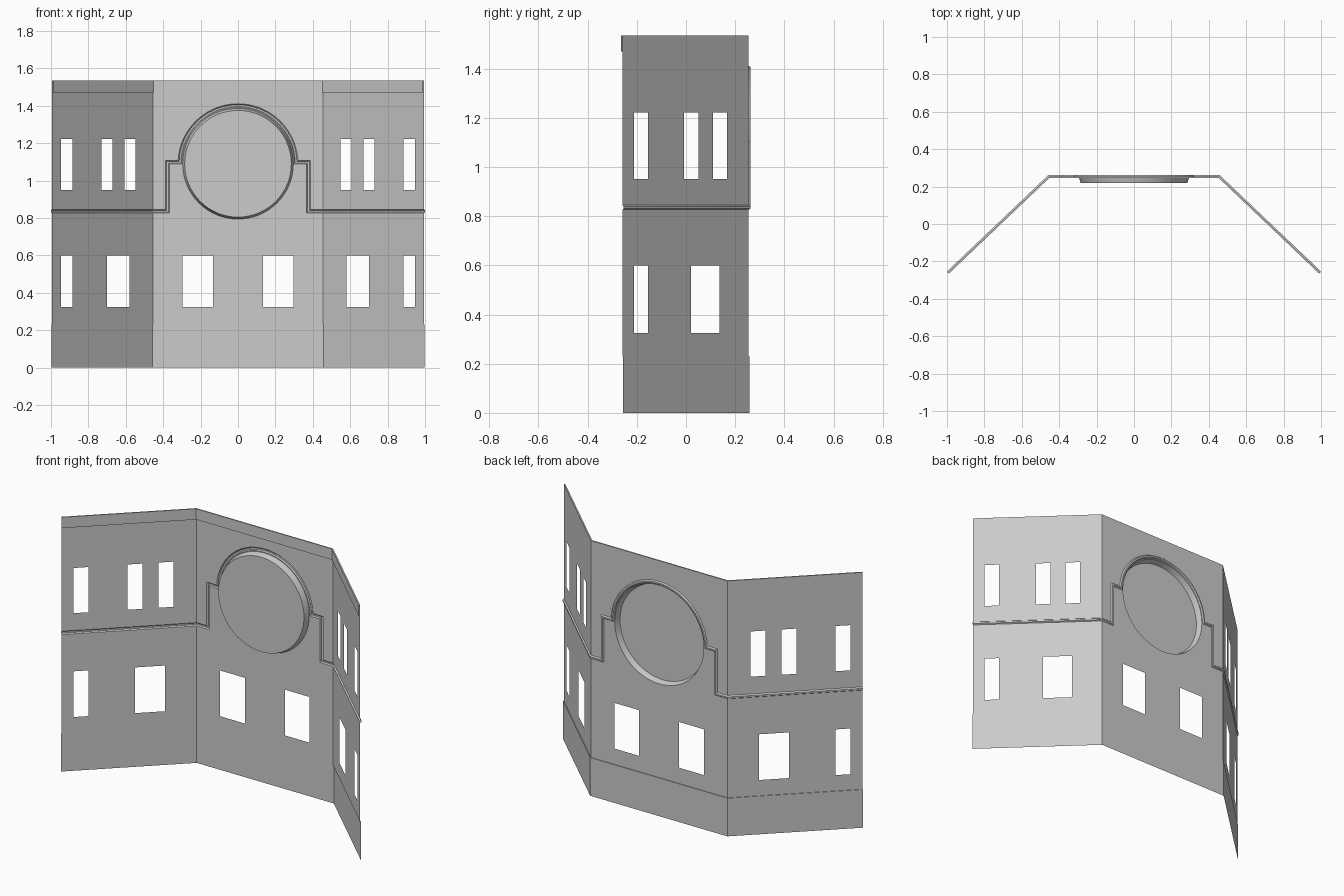
import bpy, bmesh, math
from mathutils import Vector
from mathutils.geometry import tessellate_polygon

if "Cube" in bpy.data.objects:
    bpy.data.objects.remove(bpy.data.objects["Cube"])

CORNER, TOP, BASE = 0.455, 1.535, 0.23
R_HOLE, CZ = 0.296, 1.09
# plan of the wall: middle, corner, end, each with its outward offset direction
P_MID, P_COR, P_END = Vector((0, 0.255)), Vector((CORNER, 0.255)), Vector((0.995, -0.259))
d = (P_END - P_COR).normalized()
N_SIDE = Vector((-d.y, d.x))
N_COR = Vector((math.tan(math.acos(N_SIDE.y) / 2), 1))


def place(u, z, n=0.0):
    """Wall coordinates (u across, z up, n outward) to 3D."""
    a, s = abs(u), (1 if u >= 0 else -1)
    if a <= CORNER:
        p = P_MID.lerp(P_COR, a / CORNER) + n * Vector((0, 1)).lerp(N_COR, a / CORNER)
        p.x = a + n * N_COR.x * (a >= CORNER)
    else:
        t = (a - CORNER) / (1 - CORNER)
        p = (P_COR + n * N_COR).lerp(P_END + n * N_SIDE, t)
    return Vector((s * p.x, p.y, z))


def finish(name, bm):
    me = bpy.data.meshes.new(name)
    bm.to_mesh(me)
    bm.free()
    ob = bpy.data.objects.new(name, me)
    bpy.context.collection.objects.link(ob)
    return ob


def panel(name, outline, holes=()):
    """Flat sheet with openings, facing outward."""
    loops = [[Vector((u, z, 0)) for u, z in lp] for lp in (outline, *holes)]
    bm = bmesh.new()
    vs = [bm.verts.new(place(p.x, p.y)) for lp in loops for p in lp]
    for tri in tessellate_polygon(loops):
        f = bm.faces.new([vs[i] for i in tri])
        f.normal_update()
        if f.normal.y < 0:
            f.normal_flip()
    return finish(name, bm)


def offset(path, h):
    """Mitred parallel of an open path, positive to its left."""
    pts = [Vector(p) for p in path]
    out = []
    for i, p in enumerate(pts):
        a = (p - pts[i - 1]).normalized() if i else (pts[1] - p).normalized()
        b = (pts[i + 1] - p).normalized() if i < len(pts) - 1 else a
        na, nb = Vector((-a.y, a.x)), Vector((-b.y, b.x))
        out.append(p + (na + nb) * h / (1 + na.dot(nb)))
    return [tuple(p) for p in out]


def sweep(name, path, profile):
    """Sheet following a path on the wall; profile = (in-plane offset, outward)."""
    bm = bmesh.new()
    rows = [[bm.verts.new(place(u, z, n)) for u, z in offset(path, h)] for h, n in profile]
    for r0, r1 in zip(rows, rows[1:]):
        for i in range(len(path) - 1):
            bm.faces.new((r0[i + 1], r0[i], r1[i], r1[i + 1]))
    return finish(name, bm)


def rect(u0, u1, z0, z1):
    return [(u0, z0), (u1, z0), (u1, z1), (u0, z1)]


# moulding path: level on the sides, stepping up and arching over the round recess
H, ZM, XM, ZS, RA = 0.01, 0.836, 0.377, 1.098, 0.311
a0 = math.asin((ZS - CZ) / RA)
arc = [(-RA * math.cos(a), CZ + RA * math.sin(a))
       for a in (a0 + (math.pi - 2 * a0) * i / 40 for i in range(41))]
mid = [(-CORNER, ZM), (-XM, ZM), (-XM, ZS)] + arc + [(XM, ZS), (XM, ZM), (CORNER, ZM)]
moulding = sweep("moulding", [(-1, ZM)] + mid + [(1, ZM)],
                 [(-H, 0), (-0.005, 0.007), (0.004, 0.007), (H, 0)])

# centre wall below and above the moulding
circle = [(R_HOLE * math.cos(math.tau * i / 64), CZ + R_HOLE * math.sin(math.tau * i / 64))
          for i in range(64)]
panel("centre_wall_lower", [(CORNER, BASE), (-CORNER, BASE)] + offset(mid, -H),
      [rect(-0.298, -0.133, 0.325, 0.6), rect(0.133, 0.298, 0.325, 0.6), circle])
panel("centre_wall_upper", [(CORNER, TOP), (-CORNER, TOP)] + offset(mid, H))

# side walls with window openings
for s, side in ((-1, "left"), (1, "right")):
    def win(spans, z0, z1):
        return [rect(s * a, s * b, z0, z1) for a, b in spans]
    panel(side + "_wall_lower", rect(s * CORNER, s, BASE, ZM - H),
          win([(0.582, 0.703), (0.89, 0.95)], 0.325, 0.6))
    panel(side + "_wall_upper", rect(s * CORNER, s, ZM + H, TOP),
          win([(0.548, 0.608), (0.672, 0.733), (0.89, 0.95)], 0.95, 1.222))

# plinth with small ledge, and parapet cap folded over the inside
run = (-1, -CORNER, CORNER, 1)
sweep("plinth", [(u, 0) for u in run], [(0, 0.004), (BASE, 0.004), (BASE, 0)])
sweep("parapet_cap", [(u, TOP) for u in run], [(0, 0), (0, -0.008), (-0.065, -0.008)])

# round recess: tapered rim and flat back
bm = bmesh.new()
outer = [bm.verts.new(place(u, z)) for u, z in circle]
inner = [bm.verts.new((u * 0.963, 0.22, CZ + (z - CZ) * 0.963)) for u, z in circle]
for i in range(64):
    j = (i + 1) % 64
    bm.faces.new((outer[j], outer[i], inner[i], inner[j]))
back = bm.faces.new(inner[::-1])
back.normal_update()
bmesh.ops.recalc_face_normals(bm, faces=bm.faces)
if back.normal.y < 0:
    bmesh.ops.reverse_faces(bm, faces=bm.faces)
recess = finish("round_recess", bm)

# smooth the curved parts
for ob in (moulding, recess):
    bpy.ops.object.select_all(action='DESELECT')
    ob.select_set(True)
    bpy.context.view_layer.objects.active = ob
    bpy.ops.object.shade_smooth_by_angle(angle=math.radians(30))
